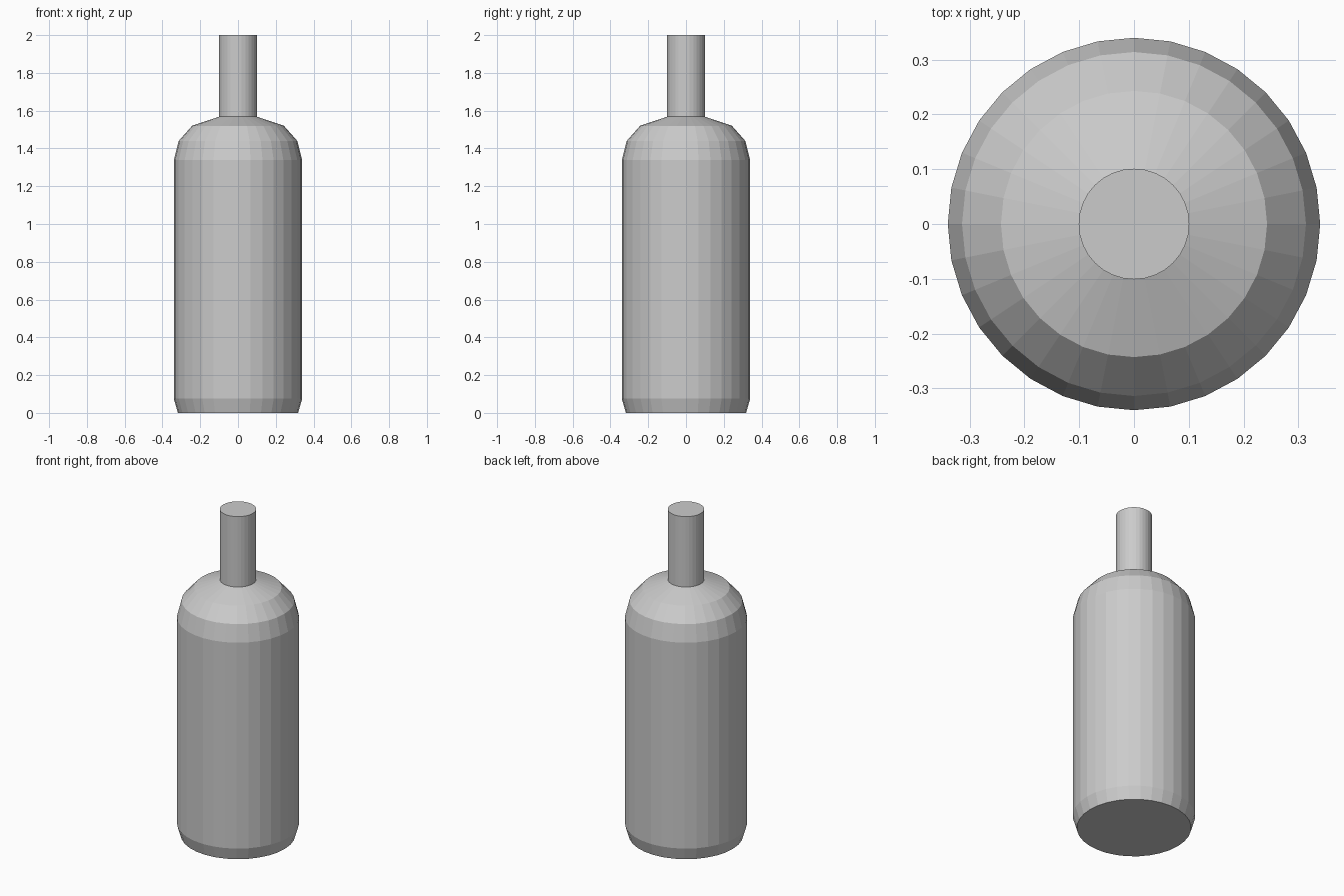
import bpy, bmesh
from math import cos, sin, tau

if "Cube" in bpy.data.objects:
    bpy.data.objects.remove(bpy.data.objects["Cube"])

SIDES = 32


def lathe(name, profile):
    """Closed flat-faced solid of revolution from (radius, z) points."""
    bm = bmesh.new()
    rings = [[bm.verts.new((r * cos(tau * i / SIDES), r * sin(tau * i / SIDES), z))
              for i in range(SIDES)] for r, z in profile]
    for lo, hi in zip(rings, rings[1:]):
        for i in range(SIDES):
            j = (i + 1) % SIDES
            bm.faces.new((lo[i], lo[j], hi[j], hi[i]))
    bm.faces.new(rings[0][::-1])
    bm.faces.new(rings[-1])
    mesh = bpy.data.meshes.new(name)
    bm.to_mesh(mesh)
    bm.free()
    obj = bpy.data.objects.new(name, mesh)
    bpy.context.collection.objects.link(obj)
    return obj


# Bottle: chamfered base, straight wall, stepped shoulder, straight neck
lathe("bottle", [
    (0.318, 0.0), (0.34, 0.075), (0.34, 1.338),
    (0.314, 1.44), (0.243, 1.52), (0.101, 1.568), (0.101, 2.0),
])
